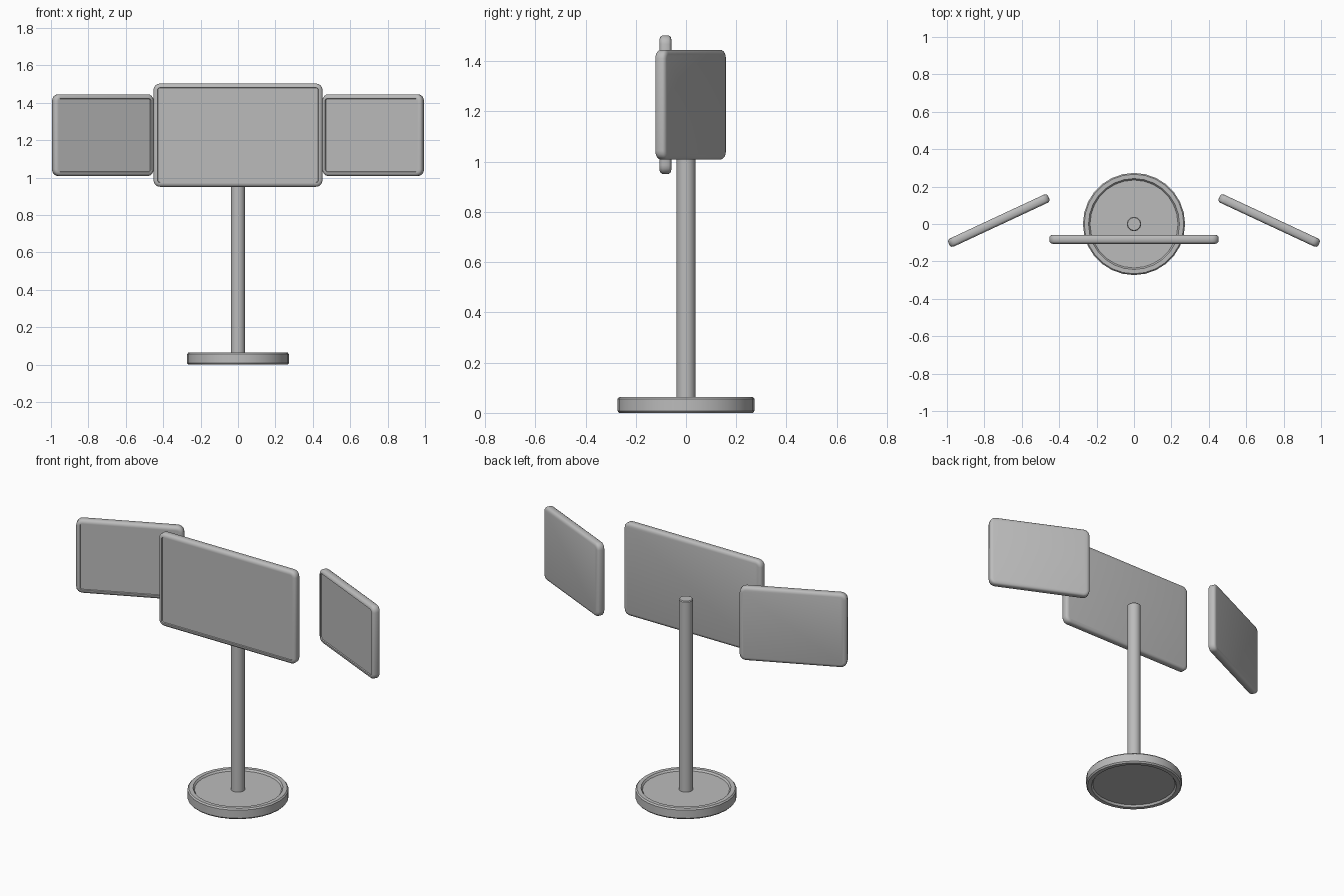
import bpy
import bmesh
from math import sin, cos, pi, radians

cube = bpy.data.objects.get("Cube")
if cube:
    bpy.data.objects.remove(cube, do_unlink=True)

GREY = (0.5, 0.5, 0.5, 1)
grey = bpy.data.materials.new("plain grey")
grey.use_nodes = True
grey.diffuse_color = GREY
grey.node_tree.nodes["Principled BSDF"].inputs["Base Color"].default_value = GREY


def loft(name, rings, angle=35):
    """Skin a stack of equal-length rings and close both ends."""
    bm = bmesh.new()
    loops = [[bm.verts.new(p) for p in ring] for ring in rings]
    count = len(loops[0])
    for a, b in zip(loops, loops[1:]):
        for i in range(count):
            j = (i + 1) % count
            bm.faces.new((a[i], a[j], b[j], b[i]))
    bm.faces.new(loops[0])
    bm.faces.new(loops[-1])
    bmesh.ops.recalc_face_normals(bm, faces=bm.faces)
    mesh = bpy.data.meshes.new(name)
    bm.to_mesh(mesh)
    bm.free()
    mesh.materials.append(grey)
    obj = bpy.data.objects.new(name, mesh)
    bpy.context.collection.objects.link(obj)
    bpy.ops.object.select_all(action='DESELECT')
    obj.select_set(True)
    bpy.context.view_layer.objects.active = obj
    bpy.ops.object.shade_smooth_by_angle(angle=radians(angle))
    return obj


def lathe(name, profile, sides):
    """Turn (radius, height) points around the z axis."""
    return loft(name, [[(r * cos(2 * pi * i / sides), r * sin(2 * pi * i / sides), z)
                        for i in range(sides)] for r, z in profile])


def rounded_rect(width, height, inset, y, radius=0.035, steps=4):
    """Rounded rectangle in the xz plane, shrunk by inset."""
    r = max(radius - inset, 0.008)
    cx, cz = width / 2 - inset - r, height / 2 - inset - r
    points = []
    for quarter, (sx, sz) in enumerate(((1, 1), (-1, 1), (-1, -1), (1, -1))):
        for k in range(steps + 1):
            a = (quarter + k / steps) * pi / 2
            points.append((sx * cx + r * cos(a), y, sz * cz + r * sin(a)))
    return points


def screen(name, width, height, location, turn=0):
    """Panel with soft back edges, a raised front rim and a recessed face."""
    section = [(0.018, 0.023), (0.006, 0.020), (0, 0.012), (0, -0.013),
               (0.006, -0.021), (0.016, -0.025), (0.022, -0.025), (0.024, -0.019)]
    obj = loft(name, [rounded_rect(width, height, i, y) for i, y in section], 50)
    obj.location = location
    obj.rotation_euler.z = radians(turn)
    return obj


# Round foot, dished on both faces
lathe("base", [(0.235, 0.012), (0.243, 0), (0.266, 0), (0.273, 0.008),
               (0.273, 0.056), (0.266, 0.064), (0.243, 0.064), (0.235, 0.054)], 28)

# Upright post ending behind the centre panel
lathe("pole", [(0.038, 0.05), (0.038, 1.185), (0.034, 1.19)], 24)

# Centre panel and the two angled wings
screen("center_screen", 0.904, 0.552, (0, -0.081, 1.227))
for side, label in ((1, "left"), (-1, "right")):
    screen(label + "_screen", 0.588, 0.437, (side * 0.723, 0.019, 1.227), -25 * side)
